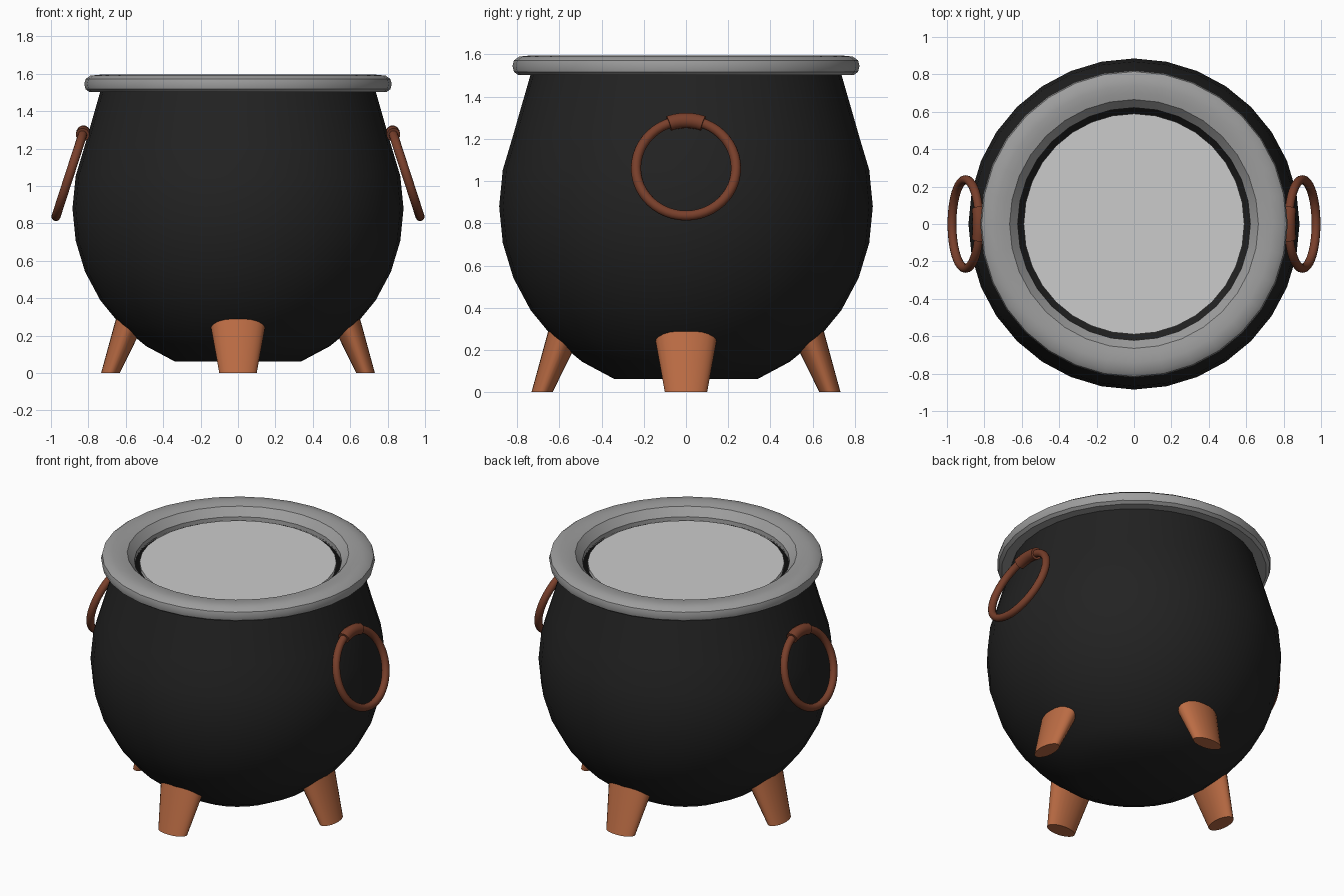
import bpy, bmesh
from math import sin, cos, pi, radians
from mathutils import Vector, Matrix

if "Cube" in bpy.data.objects:
    bpy.data.objects.remove(bpy.data.objects["Cube"])


def material(name, rgb):
    m = bpy.data.materials.new(name)
    m.diffuse_color = (*rgb, 1)
    m.use_nodes = True
    m.node_tree.nodes["Principled BSDF"].inputs["Base Color"].default_value = m.diffuse_color
    return m


BLACK = material("black_iron", (0.016, 0.016, 0.016))
STEEL = material("dull_steel", (0.34, 0.34, 0.34))
COPPER = material("copper", (0.50, 0.15, 0.058))
BRONZE = material("dark_bronze", (0.19, 0.05, 0.024))


def finish(name, bm, mat=None, angle=35):
    bmesh.ops.recalc_face_normals(bm, faces=bm.faces)
    me = bpy.data.meshes.new(name)
    bm.to_mesh(me)
    bm.free()
    ob = bpy.data.objects.new(name, me)
    bpy.context.collection.objects.link(ob)
    if mat:
        me.materials.append(mat)
    bpy.ops.object.select_all(action='DESELECT')
    ob.select_set(True)
    bpy.context.view_layer.objects.active = ob
    bpy.ops.object.shade_smooth_by_angle(angle=radians(angle))
    return ob


def skin(rings, loop=False):
    """Bridge equal-sized closed rings of points; cap the ends unless looped."""
    bm = bmesh.new()
    vs = [[bm.verts.new(p) for p in r] for r in rings]
    n = len(vs[0])
    pairs = list(zip(vs, vs[1:])) + ([(vs[-1], vs[0])] if loop else [])
    for a, b in pairs:
        for i in range(n):
            j = (i + 1) % n
            bm.faces.new((a[i], a[j], b[j], b[i]))
    if not loop:
        bm.faces.new(vs[0])
        bm.faces.new(vs[-1])
    return bm


def ellipse(cx, cy, z, rx, ry, n=32):
    return [(cx + rx * cos(2 * pi * i / n), cy + ry * sin(2 * pi * i / n), z)
            for i in range(n)]


def lathe(profile, loop=False):
    return skin([ellipse(0, 0, z, r, r) for r, z in profile], loop)


# Pot body: round bowl with a flat base, straight taper to the mouth, inner wall
def bowl(radius):
    return [(radius * cos(radians(a)), 0.88 + radius * sin(radians(a)))
            for a in [-67.5 + 11.25 * k for k in range(8)]]

outer = bowl(0.885) + [(0.818, 1.22), (0.735, 1.51)]
inner = bowl(0.77) + [(0.70, 1.22), (0.62, 1.51)]
finish("pot_body", lathe(outer + inner[::-1]), BLACK)

# Rim collar
finish("rim", lathe([(0.62, 1.503), (0.795, 1.503), (0.815, 1.518), (0.822, 1.545),
                     (0.815, 1.572), (0.79, 1.59), (0.74, 1.595), (0.70, 1.592),
                     (0.665, 1.585), (0.622, 1.535)], loop=True), STEEL)

# Contents: flat surface just below the rim
finish("contents", skin([ellipse(0, 0, 1.50, 0.59, 0.59),
                         ellipse(0, 0, 1.525, 0.59, 0.59)]))

# Four splayed, tapered oval legs
for k, name in enumerate(("right_leg", "back_leg", "left_leg", "front_leg")):
    bm = skin([ellipse(0.682, 0, 0, 0.05, 0.10, 24),
               ellipse(0.567, 0, 0.30, 0.083, 0.155, 24)])
    bm.transform(Matrix.Rotation(k * pi / 2, 4, 'Z'))
    finish(name, bm, COPPER)


def tube(side, tube_r, a0, a1, steps, loop=False):
    """Tube along an arc of the tilted handle circle; angle 0 is its top."""
    tilt, R = radians(18), 0.237
    y = Vector((0, 1, 0))
    up = Vector((-side * sin(tilt), 0, cos(tilt)))
    nrm = y.cross(up)
    centre = Vector((side * 0.90, 0, 1.062))
    rings = []
    for i in range(steps if loop else steps + 1):
        a = a0 + (a1 - a0) * i / steps
        d = y * sin(a) + up * cos(a)
        rings.append([centre + d * (R + tube_r * cos(b)) + nrm * tube_r * sin(b)
                      for b in [2 * pi * j / 12 for j in range(12)]])
    return skin(rings, loop)


# Ring handles and the clasps that hold them
for side, name in ((1, "right"), (-1, "left")):
    finish(name + "_handle_ring", tube(side, 0.024, 0, 2 * pi, 48, True), BRONZE)
    finish(name + "_handle_clasp", tube(side, 0.037, -0.35, 0.35, 6), BRONZE)
